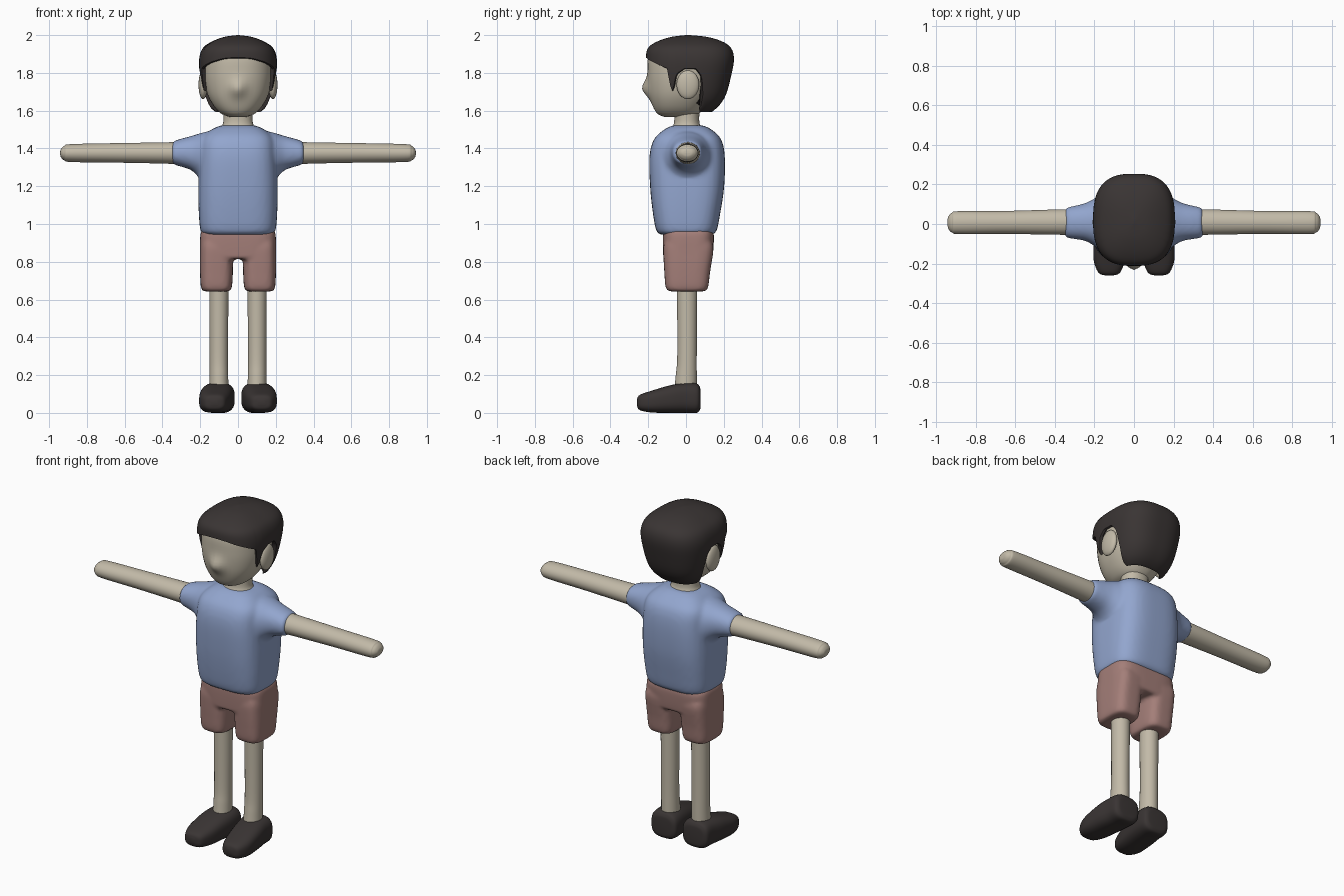
import bpy, bmesh, math
from mathutils import Vector

if "Cube" in bpy.data.objects:
    bpy.data.objects.remove(bpy.data.objects["Cube"])


def material(name, rgb):
    m = bpy.data.materials.new(name)
    m.diffuse_color = (*rgb, 1)
    m.use_nodes = True
    m.node_tree.nodes["Principled BSDF"].inputs["Base Color"].default_value = m.diffuse_color
    return m


SKIN = material("skin", (0.54, 0.49, 0.39))
BLUE = material("shirt blue", (0.29, 0.38, 0.62))
RED = material("shorts dusty red", (0.37, 0.21, 0.19))
DARK = material("hair and shoe dark brown", (0.042, 0.035, 0.034))


def spline(rows, steps=6):
    """Catmull-Rom interpolation through a short list of rings."""
    rows = [Vector(r) for r in rows]
    out = []
    for i in range(len(rows) - 1):
        p0, p1 = rows[max(i - 1, 0)], rows[i]
        p2, p3 = rows[i + 1], rows[min(i + 2, len(rows) - 1)]
        for k in range(steps):
            t = k / steps
            out.append(0.5 * (2 * p1 + (p2 - p0) * t + (2 * p0 - 5 * p1 + 4 * p2 - p3) * t * t
                              + (3 * p1 - p0 - 3 * p2 + p3) * t ** 3))
    return out + [rows[-1]]


def unit(angle, n):
    """Point on a unit superellipse."""
    c, s = math.cos(angle), math.sin(angle)
    r = (abs(c) ** n + abs(s) ** n) ** (-1 / n)
    return c * r, s * r


def skin_rings(bm, rings):
    """Bridge rings of points and close both ends."""
    vs = [[bm.verts.new(p) for p in ring] for ring in rings]
    n = len(vs[0])
    for a, b in zip(vs, vs[1:]):
        for i in range(n):
            j = (i + 1) % n
            bm.faces.new((a[i], a[j], b[j], b[i]))
    bm.faces.new(vs[0])
    bm.faces.new(vs[-1])


def loft(bm, axis, rows, n=2.0, seg=32, side=1):
    """Rows are (position, a0, a1, b0, b1) along an axis; side=-1 mirrors in x."""
    rings = []
    for t, a0, a1, b0, b1 in spline(rows):
        ring = []
        for k in range(seg):
            u, v = unit(math.tau * k / seg, n)
            a, b = (a0 + a1 + (a1 - a0) * u) / 2, (b0 + b1 + (b1 - b0) * v) / 2
            x, y, z = {"X": (t, a, b), "Y": (a, t, b), "Z": (a, b, t)}[axis]
            ring.append((x * side, y, z))
        rings.append(ring)
    skin_rings(bm, rings)


def finish(name, bm, mat, fuse=0, smooth=4, angle=50):
    bmesh.ops.recalc_face_normals(bm, faces=bm.faces)
    me = bpy.data.meshes.new(name)
    bm.to_mesh(me)
    bm.free()
    me.materials.append(mat)
    for p in me.polygons:
        p.use_smooth = True
    me.set_sharp_from_angle(angle=math.radians(angle))
    ob = bpy.data.objects.new(name, me)
    bpy.context.collection.objects.link(ob)
    if fuse:  # melt overlapping volumes into one soft skin
        rm = ob.modifiers.new("fuse", "REMESH")
        rm.mode, rm.voxel_size, rm.use_smooth_shade = "VOXEL", fuse, True
        sm = ob.modifiers.new("soften", "SMOOTH")
        sm.factor, sm.iterations = 0.5, smooth
    return ob


def sym(z, hx, y0, y1):
    return (z, -hx, hx, y0, y1)


# Shirt: torso and two sleeves
bm = bmesh.new()
loft(bm, "Z", [sym(0.943, 0.165, -0.125, 0.13), sym(0.96, 0.196, -0.155, 0.16),
               sym(1.05, 0.207, -0.174, 0.18), sym(1.2, 0.21, -0.19, 0.202),
               sym(1.36, 0.203, -0.193, 0.205), sym(1.45, 0.19, -0.168, 0.185),
               sym(1.5, 0.14, -0.115, 0.135), sym(1.522, 0.09, -0.07, 0.09)], n=3.3, seg=48)
for s in (1, -1):
    loft(bm, "X", [(0.08, -0.13, 0.14, 1.21, 1.49), (0.17, -0.125, 0.14, 1.215, 1.488),
                   (0.24, -0.088, 0.108, 1.28, 1.468), (0.3, -0.076, 0.092, 1.303, 1.452),
                   (0.34, -0.07, 0.083, 1.315, 1.438), (0.35, -0.055, 0.068, 1.33, 1.423)],
         n=2.2, side=s)
finish("shirt", bm, BLUE, fuse=0.011, smooth=8)

# Shorts: hips and two trouser legs
bm = bmesh.new()
loft(bm, "Z", [sym(0.815, 0.19, -0.112, 0.125), sym(0.83, 0.2, -0.12, 0.14),
               sym(0.93, 0.2, -0.123, 0.148), sym(0.965, 0.192, -0.117, 0.14),
               sym(0.975, 0.17, -0.1, 0.12)], n=4, seg=48)
for s in (1, -1):
    loft(bm, "Z", [(0.643, 0.055, 0.175, -0.08, 0.09), (0.66, 0.034, 0.195, -0.106, 0.115),
                   (0.75, 0.027, 0.201, -0.115, 0.128), (0.86, 0.027, 0.201, -0.12, 0.145),
                   (0.9, 0.03, 0.198, -0.115, 0.14)], n=3.6, side=s)
finish("shorts", bm, RED, fuse=0.01, smooth=4)

for s, label in ((1, "left"), (-1, "right")):
    # Arm with rounded end
    bm = bmesh.new()
    loft(bm, "X", [(0.28, -0.055, 0.075, 1.315, 1.435), (0.4, -0.054, 0.073, 1.32, 1.432),
                   (0.65, -0.05, 0.066, 1.325, 1.428), (0.88, -0.051, 0.065, 1.328, 1.423),
                   (0.92, -0.043, 0.057, 1.337, 1.414), (0.938, -0.024, 0.038, 1.355, 1.396),
                   (0.942, -0.004, 0.018, 1.372, 1.379)], side=s)
    finish(label + "_arm", bm, SKIN)

    # Leg
    bm = bmesh.new()
    loft(bm, "Z", [(0.1, 0.05, 0.152, -0.065, 0.057), (0.2, 0.052, 0.15, -0.054, 0.057),
                   (0.32, 0.053, 0.15, -0.046, 0.057), (0.7, 0.05, 0.152, -0.048, 0.06)], side=s)
    finish(label + "_leg", bm, SKIN)

    # Shoe
    bm = bmesh.new()
    loft(bm, "Y", [(-0.26, 0.105, 0.145, 0.04, 0.07), (-0.245, 0.07, 0.18, 0.015, 0.095),
                   (-0.18, 0.045, 0.204, 0.002, 0.118), (-0.08, 0.027, 0.203, 0.0, 0.147),
                   (0.0, 0.018, 0.193, 0.0, 0.159), (0.055, 0.02, 0.188, 0.0, 0.156),
                   (0.073, 0.035, 0.172, 0.015, 0.138), (0.077, 0.06, 0.15, 0.035, 0.115)],
         n=3, side=s)
    finish(label + "_shoe", bm, DARK)

    # Ear
    bm = bmesh.new()
    bmesh.ops.create_uvsphere(bm, u_segments=24, v_segments=14, radius=1)
    for v in bm.verts:
        v.co = Vector((s * 0.185, 0.01, 1.737)) + v.co * Vector((0.024, 0.06, 0.076))
    finish(label + "_ear", bm, SKIN)

# Neck
bm = bmesh.new()
loft(bm, "Z", [sym(1.46, 0.1, -0.085, 0.09), sym(1.51, 0.088, -0.072, 0.08),
               sym(1.55, 0.077, -0.062, 0.07), sym(1.66, 0.08, -0.065, 0.075)], n=2.2)
finish("neck", bm, SKIN)

# Head, with a soft nose pulled out of the face
bm = bmesh.new()
loft(bm, "Z", [sym(1.567, 0.045, -0.115, 0.03), sym(1.585, 0.09, -0.152, 0.07),
               sym(1.63, 0.132, -0.178, 0.105), sym(1.7, 0.166, -0.196, 0.15),
               sym(1.8, 0.184, -0.204, 0.2), sym(1.9, 0.175, -0.195, 0.21),
               sym(1.95, 0.11, -0.13, 0.14)], n=2.3, seg=48)
for v in bm.verts:
    if v.co.y < -0.1:
        v.co.y -= 0.034 * math.exp(-(v.co.x / 0.04) ** 2 - ((v.co.z - 1.717) / 0.045) ** 2)
finish("head", bm, SKIN)

# Hair cap: outer profile (z, half width, front, back) trimmed along a hairline (y, z)
PROFILE = spline([(1.59, 0.13, -0.17, 0.135), (1.62, 0.155, -0.18, 0.17),
                  (1.68, 0.18, -0.195, 0.21), (1.78, 0.2, -0.207, 0.238),
                  (1.87, 0.206, -0.212, 0.254), (1.93, 0.187, -0.202, 0.24),
                  (1.965, 0.14, -0.155, 0.195), (1.99, 0.075, -0.08, 0.115),
                  (2.0, 0.005, 0.0, 0.02)], 10)
HAIRLINE = [(-0.21, 1.878), (-0.19, 1.862), (-0.15, 1.842), (-0.1, 1.82), (-0.085, 1.73),
            (-0.07, 1.695), (-0.052, 1.79), (-0.01, 1.82), (0.05, 1.82), (0.085, 1.78),
            (0.105, 1.69), (0.12, 1.615), (0.15, 1.592), (0.3, 1.592)]


def lookup(table, x):
    for a, b in zip(table, table[1:]):
        if x <= b[0]:
            f = max(0, (x - a[0]) / (b[0] - a[0]))
            return [p + (q - p) * f for p, q in zip(a, b)]
    return list(table[-1])


def hair_point(angle, z, inset=1.0):
    _, hx, yf, yb = lookup(PROFILE, z)
    u, v = unit(angle, 2.7)
    return (hx * u * inset, (yf + yb) / 2 + (yb - yf) / 2 * v * inset, z)


SEG, ROWS = 160, 22
angles = [math.tau * k / SEG for k in range(SEG)]
edge = [lookup(HAIRLINE, hair_point(a, 1.8)[1])[1] for a in angles]
rings = [[hair_point(a, e + 0.02, 0.84) for a, e in zip(angles, edge)],
         [hair_point(a, e, 0.95) for a, e in zip(angles, edge)]]
for r in range(ROWS + 1):
    f = 1 - (1 - r / ROWS) ** 2
    rings.append([hair_point(a, e + 0.004 + (1.996 - e) * f) for a, e in zip(angles, edge)])
bm = bmesh.new()
skin_rings(bm, rings)
finish("hair", bm, DARK)
